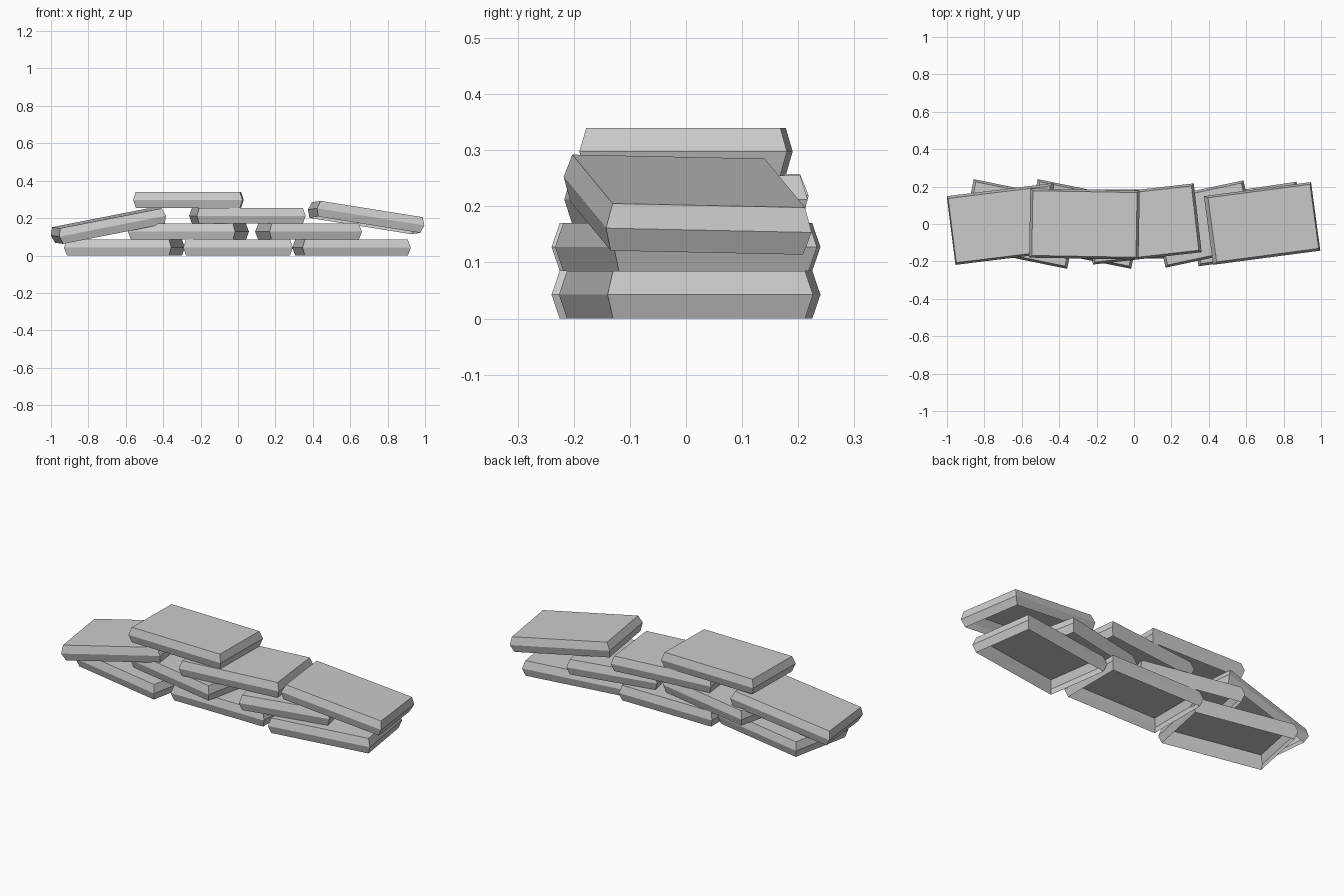
import bpy, bmesh
from math import radians

if "Cube" in bpy.data.objects:
    bpy.data.objects.remove(bpy.data.objects["Cube"])

H = 0.085            # bag thickness
LONG, WIDE = 0.585, 0.37


def sandbag(name, loc, rot=(0, 0, 0), length=LONG):
    """Three stacked rectangles: narrow base, bulging middle, narrow capped top (open underneath)."""
    bm = bmesh.new()
    rings = []
    for z, dx, dy in ((-H / 2, 0.014, 0.012), (0, 0, 0), (H / 2, 0.014, 0.012)):
        x, y = length / 2 - dx, WIDE / 2 - dy
        rings.append([bm.verts.new((sx * x, sy * y, z))
                      for sx, sy in ((-1, -1), (1, -1), (1, 1), (-1, 1))])
    for low, high in zip(rings, rings[1:]):
        for i in range(4):
            j = (i + 1) % 4
            bm.faces.new((low[i], low[j], high[j], high[i]))
    bm.faces.new(rings[2])
    mesh = bpy.data.meshes.new(name)
    bm.to_mesh(mesh)
    bm.free()
    ob = bpy.data.objects.new(name, mesh)
    ob.location = loc
    ob.rotation_euler = [radians(a) for a in rot]
    bpy.context.collection.objects.link(ob)
    return ob


def layer(n):
    return H * (n + 0.5)


# bottom row
sandbag("bottom_bag_left", (-0.607, 0, layer(0)), (0, 0, -11.5))
sandbag("bottom_bag_middle", (0, 0, layer(0)))
sandbag("bottom_bag_right", (0.607, 0, layer(0)), (0, 0, 8.5))
# second row
sandbag("second_bag_left", (-0.265, 0, layer(1)), (0, 0, -11.5))
sandbag("second_bag_right", (0.377, 0, layer(1)), (0, 0, 12), 0.505)
# third row, with the end bags slumped outwards
sandbag("third_bag_middle", (0.05, 0, layer(2)), (0, 0, 6.5))
sandbag("slumped_bag_left", (-0.693, 0, 0.16), (1, -11, 7))
sandbag("slumped_bag_right", (0.685, 0.003, 0.203), (-1.2, 9, 7.5))
# top bag
sandbag("top_bag", (-0.265, 0, layer(3)), (0, 0, -1))
